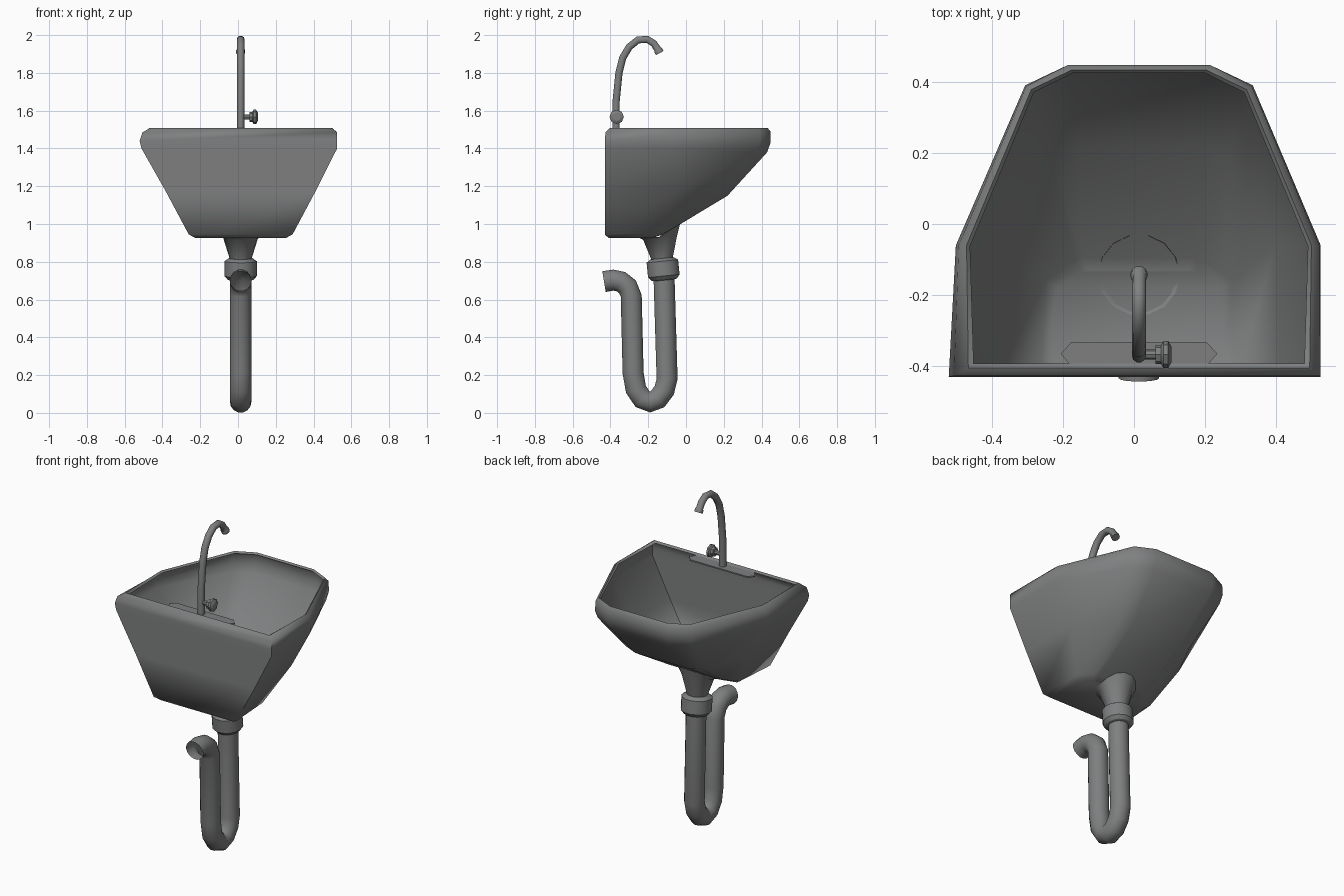
import bpy, math
from mathutils import Vector

if "Cube" in bpy.data.objects:
    bpy.data.objects.remove(bpy.data.objects["Cube"])

CX = 0.014  # the sink's centre line

grey = bpy.data.materials.new("dark_grey")
grey.diffuse_color = (0.21, 0.213, 0.216, 1)
grey.use_nodes = True
grey.node_tree.nodes["Principled BSDF"].inputs["Base Color"].default_value = grey.diffuse_color


def make(name, verts, faces, angle=35):
    me = bpy.data.meshes.new(name)
    me.from_pydata(verts, [], faces)
    me.materials.append(grey)
    ob = bpy.data.objects.new(name, me)
    bpy.context.collection.objects.link(ob)
    bpy.ops.object.select_all(action='DESELECT')
    ob.select_set(True)
    bpy.context.view_layer.objects.active = ob
    bpy.ops.object.mode_set(mode='EDIT')
    bpy.ops.mesh.select_all(action='SELECT')
    bpy.ops.mesh.normals_make_consistent(inside=False)
    bpy.ops.object.mode_set(mode='OBJECT')
    bpy.ops.object.shade_smooth_by_angle(angle=math.radians(angle))
    return ob


def loft_faces(rings, n):
    return [(r * n + i, r * n + (i + 1) % n, (r + 1) * n + (i + 1) % n, (r + 1) * n + i)
            for r in range(rings - 1) for i in range(n)]


def tube(name, path, sides, angle=40, caps=True):
    """Sweep circles along a path of (x, y, z, radius)."""
    pts = [Vector(p[:3]) for p in path]
    verts = []
    for i, p in enumerate(pts):
        t = (pts[min(i + 1, len(pts) - 1)] - pts[max(i - 1, 0)]).normalized()
        u = Vector((1, 0, 0)) if abs(t.x) < 0.5 else Vector((0, 1, 0))
        v = t.cross(u).normalized()
        for k in range(sides):
            a = 2 * math.pi * k / sides
            verts.append(p + path[i][3] * (u * math.cos(a) + v * math.sin(a)))
    faces = loft_faces(len(pts), sides)
    if caps:
        faces += [tuple(range(sides)), tuple(range(len(verts) - sides, len(verts)))]
    return make(name, verts, faces, angle)


# basin: a thin single shell of mirrored half rings (half width, y, z), floor up to the rolled rim
half_rings = [
    [(.24, -.41, .926), (.23, -.18, .926), (.165, -.135, .94), (.14, -.13, .94)],
    [(.275, -.43, .945), (.262, -.16, .95), (.18, -.10, .96), (.155, -.095, .96)],
    [(.395, -.43, 1.17), (.385, -.06, 1.17), (.25, .19, 1.155), (.17, .22, 1.15)],
    [(.525, -.43, 1.40), (.51, -.06, 1.40), (.315, .37, 1.38), (.20, .43, 1.38)],
    [(.535, -.43, 1.44), (.515, -.06, 1.44), (.32, .39, 1.43), (.20, .447, 1.43)],
    [(.520, -.426, 1.485), (.507, -.06, 1.485), (.317, .388, 1.49), (.20, .447, 1.49)],
    [(.480, -.405, 1.508), (.485, -.06, 1.508), (.303, .378, 1.508), (.19, .433, 1.508)],
    [(.465, -.392, 1.498), (.475, -.062, 1.498), (.296, .37, 1.498), (.187, .424, 1.498)],
]
verts = []
for ring in half_rings:
    verts += [(min(CX + x, .525), y, z) for x, y, z in ring]
    verts += [(max(CX - x, -.525), y, z) for x, y, z in reversed(ring)]
faces = loft_faces(len(half_rings), 8)
faces += [(i, i + 1, 6 - i, 7 - i) for i in range(3)]
make("basin", verts, faces, 62)

# tap ledge: thin pointed plate behind the bowl
outline = [(-.19, -.40), (-.22, -.365), (-.19, -.332), (.19, -.332), (.22, -.365), (.19, -.40)]
verts = [(CX + x, y, z) for z in (1.496, 1.488) for x, y in outline]
make("tap_ledge", verts, loft_faces(2, 6) + [tuple(range(6)), tuple(range(6, 12))], 20)

# swan-neck tap
tap = [(-.37, 1.488), (-.37, 1.65), (-.355, 1.80), (-.335, 1.88), (-.30, 1.938), (-.255, 1.974),
       (-.205, 1.978), (-.17, 1.955), (-.15, 1.925)]
tube("tap", [(CX, y, z, .02) for y, z in tap] + [(CX, -.147, 1.92, .024), (CX, -.139, 1.905, .024)], 10)

# tap handle, turned about x
knob = [(.013, .014), (.06, .014), (.061, .027), (.076, .027), (.083, .038), (.096, .038), (.105, .022)]
tube("tap_handle", [(x, -.367, 1.567, r) for x, r in knob], 8, 30)


# drain funnel and collar on a slightly tilted axis
def drain(z):
    return CX, -.145 + (1.0 - z) * .1, z


# open-ended funnel, its top edge following the slope of the bowl floor
funnel = tube("drain_funnel", [(*drain(z), r) for z, r in
                               [(.985, .115), (.925, .092), (.81, .056)]], 14, caps=False)
for v in funnel.data.vertices:
    if v.co.z > .95:
        v.co.z = max(.93, .93 + (v.co.y + .145) * .62)
tube("drain_collar", [(*drain(z), r) for z, r in
                      [(.818, .064), (.803, .086), (.725, .086), (.706, .07), (.70, .05)]], 14, 30)

# waste pipe with trap bend, open at the wall end
waste = [(-.117, .74), (-.10, .18), (-.115, .12), (-.15, .073), (-.19, .058), (-.23, .073),
         (-.265, .125), (-.28, .21), (-.29, .62), (-.31, .668), (-.345, .695), (-.385, .703), (-.434, .695)]
tube("waste_pipe", [(CX, y, z, .057) for y, z in waste], 14, 40, caps=False)
